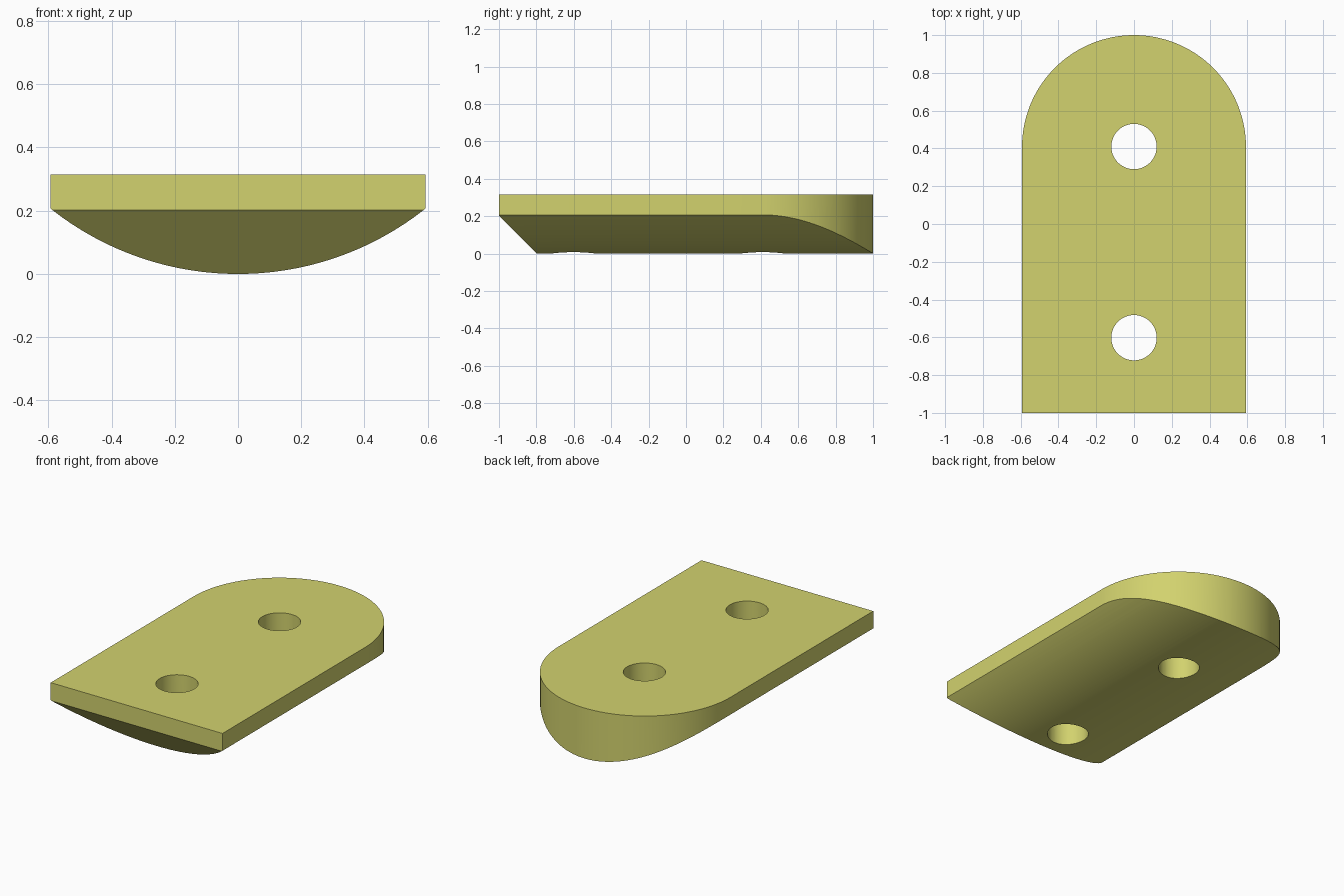
import bpy, bmesh, math
from mathutils import Vector

if "Cube" in bpy.data.objects:
    bpy.data.objects.remove(bpy.data.objects["Cube"])

HALF_W, TOP, ROUND_Y = 0.593, 0.315, 0.407
BELLY_R = 0.953          # radius of the curved underside
HOLE_R = 0.12

olive = bpy.data.materials.new("olive_yellow")
olive.diffuse_color = (0.645, 0.645, 0.156, 1)
olive.use_nodes = True
olive.node_tree.nodes["Principled BSDF"].inputs["Base Color"].default_value = olive.diffuse_color


def prism(name, points, offset):
    """Extrude a closed 3D outline along an offset vector."""
    bm = bmesh.new()
    face = bm.faces.new([bm.verts.new(p) for p in points])
    out = bmesh.ops.extrude_face_region(bm, geom=[face])
    moved = [v for v in out["geom"] if isinstance(v, bmesh.types.BMVert)]
    bmesh.ops.translate(bm, verts=moved, vec=offset)
    bmesh.ops.recalc_face_normals(bm, faces=bm.faces)
    mesh = bpy.data.meshes.new(name)
    bm.to_mesh(mesh)
    bm.free()
    mesh.materials.append(olive)
    obj = bpy.data.objects.new(name, mesh)
    bpy.context.collection.objects.link(obj)
    return obj


def arc(r, start, end, n):
    return [(r * math.cos(start + (end - start) * i / n),
             r * math.sin(start + (end - start) * i / n)) for i in range(n + 1)]


def combine(target, tool, operation):
    mod = target.modifiers.new(operation.title(), "BOOLEAN")
    mod.object, mod.operation, mod.solver = tool, operation, "EXACT"
    bpy.context.view_layer.objects.active = target
    bpy.ops.object.modifier_apply(modifier=mod.name)
    bpy.data.objects.remove(tool)


# Plate: straight front, half-round back
outline = [(-HALF_W, -1), (HALF_W, -1)]
outline += [(x, y + ROUND_Y) for x, y in arc(HALF_W, 0, math.pi, 64)]
plate = prism("rounded_plate", [(x, y, -0.1) for x, y in outline], (0, 0, TOP + 0.1))

# Curved underside with a 45 degree cut at the front
spread = math.asin(0.7 / BELLY_R)
belly = [(x, z + BELLY_R) for x, z in
         arc(BELLY_R, -math.pi / 2 - spread, -math.pi / 2 + spread, 64)]
belly += [(0.7, 0.5), (-0.7, 0.5)]
underside = prism("underside_shape", [(x, -1.6, z) for x, z in belly], (0, 3, 0))
bm = bmesh.new()
bm.from_mesh(underside.data)
cut = bmesh.ops.bisect_plane(bm, geom=bm.verts[:] + bm.edges[:] + bm.faces[:],
                             plane_co=Vector((0, -0.797, 0)),
                             plane_no=Vector((0, 1, 1)), clear_inner=True)
bmesh.ops.edgeloop_fill(bm, edges=[e for e in cut["geom_cut"]
                                   if isinstance(e, bmesh.types.BMEdge)])
bmesh.ops.recalc_face_normals(bm, faces=bm.faces)
bm.to_mesh(underside.data)
bm.free()
combine(plate, underside, "INTERSECT")

# Two through holes
for y in (ROUND_Y + 0.003, -0.602):
    ring = [(px, py + y, -0.2) for px, py in arc(HOLE_R, 0, math.tau, 48)[:-1]]
    combine(plate, prism("hole_cutter", ring, (0, 0, 0.8)), "DIFFERENCE")

# One colour, smooth curves with sharp edges
plate.data.materials.clear()
plate.data.materials.append(olive)
for poly in plate.data.polygons:
    poly.material_index = 0
plate.select_set(True)
bpy.context.view_layer.objects.active = plate
bpy.ops.object.shade_smooth_by_angle(angle=math.radians(30))
